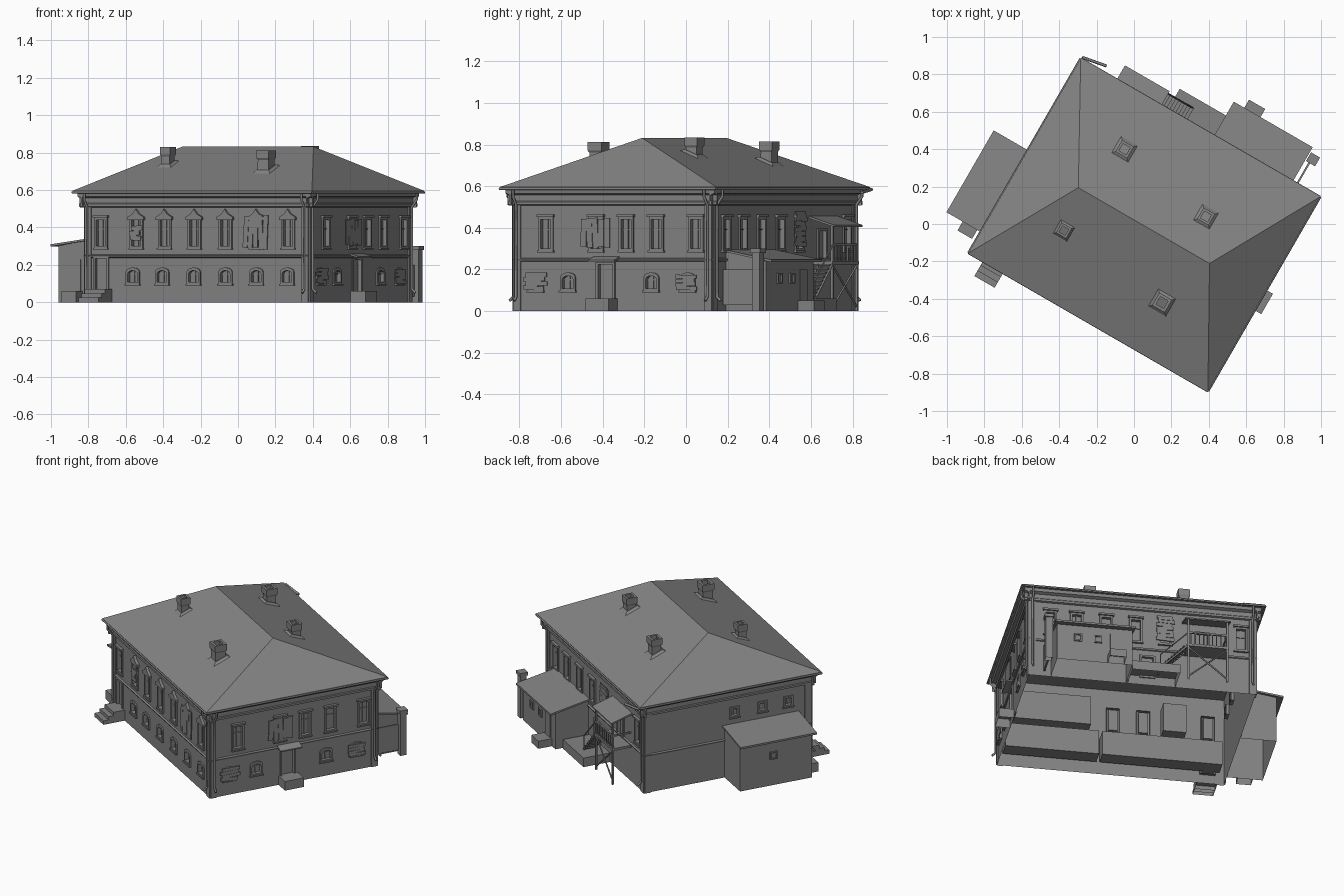
import bpy, bmesh, math, random
from mathutils import Matrix, Vector

if "Cube" in bpy.data.objects:
    bpy.data.objects.remove(bpy.data.objects["Cube"])
random.seed(4)
HU, HV = 0.69, 0.55                      # half length / half depth of the walls
HOUSE = Matrix.Translation((0.055, -0.005, 0)) @ Matrix.Rotation(math.radians(-30), 4, 'Z')
grey = bpy.data.materials.new("grey")
grey.diffuse_color = (0.23, 0.23, 0.23, 1)
grey.use_nodes = True
grey.node_tree.nodes["Principled BSDF"].inputs["Base Color"].default_value = grey.diffuse_color
parts = {}

# facade frames: s runs to the viewer's right, d points outward, z up
def facade(k, dist):
    return Matrix.Rotation(math.pi / 2 * k, 4, 'Z') @ Matrix.Translation((0, -dist, 0))
FRONT, RIGHT, BACK, LEFT = facade(0, HV), facade(1, HU), facade(2, HV), facade(3, HU)

def add_object(name, data):
    ob = bpy.data.objects.new(name, data)
    ob.matrix_world = HOUSE
    data.materials.append(grey)
    bpy.context.collection.objects.link(ob)

def solid(name, F, a, b, caps=True):     # loft two equal loops of (s, d, z) points; open where it meets the ground
    bm = parts.setdefault(name, bmesh.new())
    va, vb = ([bm.verts.new(F @ Vector((s, -d, z))) for s, d, z in p] for p in (a, b))
    n = len(va)
    fs = [bm.faces.new((va[i], va[(i + 1) % n], vb[(i + 1) % n], vb[i])) for i in range(n)]
    if caps:
        fs += [bm.faces.new(va[::-1]), bm.faces.new(vb)]
        bmesh.ops.recalc_face_normals(bm, faces=fs)
        for f in [f for f in fs if all(abs(v.co.z) < 1e-5 for v in f.verts)]:
            bm.faces.remove(f)

def plate(name, F, pts, d0, d1):         # outline in the facade plane, given thickness
    solid(name, F, [(s, d0, z) for s, z in pts], [(s, d1, z) for s, z in pts])

def prism(name, F, prof, s0, s1):        # (d, z) profile run along the facade
    solid(name, F, [(s0, d, z) for d, z in prof], [(s1, d, z) for d, z in prof])

def box(name, F, s0, s1, d0, d1, z0, z1):
    plate(name, F, [(s0, z0), (s1, z0), (s1, z1), (s0, z1)], d0, d1)

def rect(s, w, z0, z1, t=0):
    return [(s - w - t, z0 - t), (s + w + t, z0 - t), (s + w + t, z1 + t), (s - w - t, z1 + t)]

def arch(s, w, z0, z1, rise, n=6):
    return [(s - w, z0), (s + w, z0)] + [
        (s + w * math.cos(math.pi * i / n), z1 + rise * math.sin(math.pi * i / n)) for i in range(n + 1)]

def ring(name, F, outer, inner, d0, d1):
    loops = [[(s, d, z) for s, z in p] for p, d in ((outer, d0), (outer, d1), (inner, d1), (inner, d0))]
    for i in range(3):
        solid(name, F, loops[i], loops[i + 1], caps=False)

def tube(name, F, pts, r):
    cu = bpy.data.curves.new(name, 'CURVE')
    cu.dimensions, cu.bevel_depth, cu.bevel_resolution, cu.use_fill_caps = '3D', r, 1, True
    sp = cu.splines.new('POLY')
    sp.points.add(len(pts) - 1)
    for p, (s, d, z) in zip(sp.points, pts):
        p.co = (*(F @ Vector((s, -d, z))), 1)
    add_object(name, cu)

def wall(F, half, holes):                # single-sheet wall with rectangular openings
    bm = parts.setdefault("walls", bmesh.new())
    xs = sorted({-half, half} | {round(h[0] + k * h[1], 4) for h in holes for k in (-1, 1)})
    zs = sorted({0, 0.586} | {z for h in holes for z in h[2:4]})
    for x0, x1 in zip(xs, xs[1:]):
        for z0, z1 in zip(zs, zs[1:]):
            x, z = (x0 + x1) / 2, (z0 + z1) / 2
            if not any(abs(x - h[0]) < h[1] and h[2] < z < h[3] for h in holes):
                bm.faces.new([bm.verts.new(F @ Vector((p, 0, q))) for p, q in rect(x, (x1 - x0) / 2, z0, z1)])

def window(F, s, w, z0, z1, style):
    if style == "low":                   # segmental arch surround
        ring("window_surround", F, arch(s, w + 0.012, z0 - 0.012, z1 - 0.01, 0.024),
             arch(s, w, z0, z1 - 0.02, 0.018), -0.02, 0.008)
    else:
        ring("window_surround", F, rect(s, w, z0, z1, 0.012), rect(s, w, z0, z1), -0.02, 0.008)
    box("window_pane", F, s - w, s + w, -0.02, -0.016, z0, z1)
    if style == "door":
        return box("door_leaf", F, s - w + 0.004, s + w - 0.004, -0.016, -0.01, z0, z1)
    box("window_bar", F, s - 0.003, s + 0.003, -0.016, -0.01, z0, z1)
    zm = z0 + (z1 - z0) * 0.66
    box("window_bar", F, s - w, s + w, -0.016, -0.01, zm - 0.003, zm + 0.003)
    box("window_sill", F, s - w - 0.016, s + w + 0.016, 0, 0.014, z0 - 0.018, z0 - 0.01)
    if style == "plain":
        box("window_hood", F, s - w - 0.018, s + w + 0.018, 0, 0.018, z1 + 0.012, z1 + 0.024)
    if style == "ornate":                # stepped, peaked crown
        half = [(w + 0.022, z1), (w + 0.022, z1 + 0.016), (w + 0.006, z1 + 0.024), (0.018, z1 + 0.034)]
        plate("window_crown", F, [(s + a, z) for a, z in half] + [(s, z1 + 0.058)] +
              [(s - a, z) for a, z in half[::-1]], 0, 0.016)

def boards(F, s, z0, z1, w, n, upright=False):       # rough planks nailed over an opening
    for i in range(n):
        f, zc = (i + 0.5) / n, (z0 + z1) / 2
        c = (s - w + 2 * w * f, zc) if upright else (s + random.uniform(-.01, .01), z0 + (z1 - z0) * f)
        hl = ((z1 - z0) / 2 if upright else w) * random.uniform(0.85, 1)
        hw = (w if upright else (z1 - z0) / 2) / n * 0.95
        R = Matrix.Rotation(random.uniform(-0.08, 0.08) + (math.pi / 2 if upright else 0), 2)
        plate("boards", F, [Vector(c) + R @ Vector(p) for p in rect(0, hl, -hw, hw)], 0.009, 0.015)

# walls: openings are (s, half width, z0, z1, style)
up = lambda s, style: (s, 0.028, 0.30, 0.44, style)
low = lambda s: (s, 0.03, 0.108, 0.172, "low")
layout = [
    (FRONT, HU, [up(-0.589, "plain"), (-0.589, 0.036, 0.07, 0.235, "door")]
     + [up(s, "ornate") for s in (-0.37, -0.196, -0.012, 0.179, 0.37, 0.566)]
     + [low(s) for s in (-0.393, -0.212, -0.017, 0.179, 0.37, 0.56)]),
    (RIGHT, HV, [up(s, "plain") for s in (-0.37, -0.092, 0.075, 0.2425, 0.462)]
     + [low(s) for s in (-0.427, -0.248, 0.214, 0.416)] + [(-0.04, 0.04, 0.06, 0.225, "door")]),
    (BACK, HU, [up(s, "plain") for s in (-0.56, -0.4, -0.22, -0.04, 0.14, 0.6)]
     + [(0.36, 0.035, 0.245, 0.385, "door"), (0.03, 0.035, 0.06, 0.19, "door")]),
    (LEFT, HV, [(s, 0.02, 0.40, 0.445, "small") for s in (0.045, 0.23, 0.4)])]
for F, half, wins in layout:
    wall(F, half, wins)
    for w in wins:
        window(F, *w)
    # belt course, cornice, gutter, corner pilasters and drainpipes
    prism("belt_course", F, [(0, 0.238), (0.006, 0.241), (0.01, 0.25), (0, 0.255)], -half, half)
    prism("cornice", F, [(0, 0.508), (0.012, 0.512), (0.012, 0.525), (0.008, 0.53), (0.008, 0.558),
                         (0.028, 0.566), (0.032, 0.588), (0, 0.588)], -half - 0.03, half + 0.03)
    tube("gutter", F, [(-half - 0.05, 0.05, 0.588), (half + 0.05, 0.05, 0.588)], 0.006)
    for k in (-1, 1):
        box("corner_pilaster", F, *sorted((k * half, k * (half - 0.04))), 0, 0.007, 0, 0.52)
        s = k * (half - 0.02)
        if F is not LEFT:
            tube("drainpipe", F, [(s, 0.045, 0.585), (s, 0.045, 0.55), (s, 0.014, 0.51), (s, 0.014, 0.07),
                                  (s, 0.035, 0.05)], 0.007)
for args in ((FRONT, 0.37, 0.28, 0.47, 0.075, 5, True), (FRONT, -0.37, 0.33, 0.41, 0.035, 3),
             (RIGHT, -0.092, 0.30, 0.45, 0.08, 5, True), (RIGHT, -0.427, 0.10, 0.185, 0.06, 4),
             (RIGHT, 0.416, 0.10, 0.175, 0.06, 4), (BACK, 0.14, 0.31, 0.48, 0.055, 7)):
    boards(*args)
# room boxes behind the front windows, seen through the open underside
for s0, s1, z0, z1 in ((0.14, 0.64, 0.27, 0.46), (-0.44, -0.3, 0.27, 0.46), (0.09, 0.66, 0.07, 0.23),
                       (-0.66, 0.07, 0.07, 0.23)):
    box("room_backing", FRONT, s0, s1, -0.12, -0.022, z0, z1)

# hipped roof
bm = parts["roof"] = bmesh.new()
E = [(-0.739, -0.6), (0.739, -0.6), (0.739, 0.6), (-0.739, 0.6)]
lo, hi = ([bm.verts.new((x, y, z)) for x, y in E] for z in (0.585, 0.596))
r0, r1 = (bm.verts.new((x, -0.004, 0.832)) for x in (-0.405, 0.405))
for f in [(lo[i], lo[i - 3], hi[i - 3], hi[i]) for i in range(4)] + [
        lo[::-1], (hi[0], hi[1], r1, r0), (hi[1], hi[2], r1), (hi[2], hi[3], r0, r1), (hi[3], hi[0], r0)]:
    bm.faces.new(f)

# chimneys: flashing skirt, shaft, hollow cap
for x, y, w, top in ((-0.05, 0.40, 0.036, 0.815), (0.385, 0.04, 0.035, 0.835),
                     (-0.375, -0.035, 0.031, 0.83), (0.15, -0.42, 0.039, 0.812)):
    p = HOUSE.inverted() @ Vector((x, y, 0))
    C = Matrix.Translation((p.x, p.y, 0))
    roof_z = lambda b: 0.596 + 0.236 * (0.6 - abs(p.y - b)) / 0.6
    sq = lambda h, z: [(a * h, b * h, z) for a, b in ((-1, 1), (1, 1), (1, -1), (-1, -1))]
    solid("chimney_skirt", C, *([(a, b, roof_z(b) + dz) for a, b, _ in sq(h, 0)]
                                for h, dz in ((w * 1.4, 0), (w, 0.012))))
    prof = [(w * 0.88, 0.62), (w * 0.83, top - 0.05), (w, top - 0.04), (w, top), (w * 0.6, top), (w * 0.6, top - 0.05)]
    for (h0, z0), (h1, z1) in zip(prof, prof[1:]):
        solid("chimney", C, sq(h0, z0), sq(h1, z1), caps=False)

# front and side entrances
for i in range(3):
    box("front_steps", FRONT, -0.65, -0.525, 0, 0.075 + i * 0.033, 0, 0.07 - i * 0.022)
box("side_step", RIGHT, -0.10, 0.025, 0, 0.09, 0, 0.06)
prism("side_canopy", RIGHT, [(0, 0.25), (0.05, 0.238), (0.05, 0.246), (0, 0.262)], -0.11, 0.035)

# lean-to annexes with sloped roof slabs, steps, doors and windows
for F, s0, s1, d, zo, zi in ((LEFT, -0.02, 0.455, 0.22, 0.31, 0.345), (BACK, -0.557, -0.1, 0.22, 0.247, 0.295)):
    prism("annex_walls", F, [(0, 0), (d, 0), (d, zo - 0.008), (0, zi - 0.008)], s0, s1)
    prism("annex_roof", F, [(0, zi - 0.01), (d + 0.04, zo - 0.012), (d + 0.04, zo), (0, zi)], s0 - 0.015, s1 + 0.015)
box("annex_step", LEFT, 0.455, 0.525, 0.07, 0.16, 0, 0.06)
box("annex_door", LEFT, 0.455, 0.461, 0.08, 0.15, 0.06, 0.23)
box("annex_step", BACK, -0.25, -0.15, 0.22, 0.31, 0, 0.05)
box("annex_door", BACK, -0.235, -0.165, 0.22, 0.226, 0.05, 0.2)
for F, s, d, z in ((LEFT, 0.2, 0.22, 0.18), (BACK, -0.31, 0.22, 0.14), (BACK, -0.43, 0.22, 0.14)):
    ring("annex_window", F, rect(s, 0.016, z, z + 0.034, 0.008), rect(s, 0.016, z, z + 0.034), d, d + 0.008)

# gate beside the back annex; platform, balcony and stairs
for name, *b in (("gate_pillar", -0.627, -0.585, 0.185, 0.225, 0, 0.28), ("gate_cap", -0.634, -0.578, 0.178, 0.232, 0.28, 0.30),
                 ("gate_leaf", -0.603, -0.593, 0.01, 0.185, 0.03, 0.2), ("back_platform", -0.09, 0.2, 0, 0.175, 0, 0.06),
                 ("balcony_deck", 0.25, 0.505, 0, 0.125, 0.225, 0.24), ("balcony_rail", 0.26, 0.495, 0.113, 0.123, 0.315, 0.325),
                 ("balcony_rail", 0.49, 0.5, 0, 0.12, 0.315, 0.325)):
    box(name, BACK, *b)
prism("balcony_canopy", BACK, [(0, 0.445), (0.137, 0.405), (0.137, 0.414), (0, 0.456)], 0.24, 0.516)
for s in (0.26, 0.495):
    box("balcony_post", BACK, s - 0.006, s + 0.006, 0.112, 0.124, 0, 0.41)
    tube("balcony_brace", BACK, [(s, 0.118, 0.02), (0.755 - s, 0.118, 0.22)], 0.005)
for i in range(9):
    box("baluster", BACK, 0.272 + i * 0.026, 0.278 + i * 0.026, 0.115, 0.121, 0.24, 0.32)
    box("stair_tread", BACK, 0.226 - i * 0.018, 0.25 - i * 0.018, 0.045, 0.12, 0.219 - i * 0.019, 0.225 - i * 0.019)
for d in (0.045, 0.12):
    tube("stair_stringer", BACK, [(0.25, d, 0.222), (0.085, d, 0.055)], 0.006)
tube("stair_handrail", BACK, [(0.26, 0.12, 0.32), (0.09, 0.12, 0.15), (0.09, 0.12, 0.06)], 0.004)
tube("gutter_spout", BACK, [(0.735, 0.06, 0.585), (0.6, 0.085, 0.57)], 0.008)

for name, bm in parts.items():
    me = bpy.data.meshes.new(name)
    bm.to_mesh(me)
    add_object(name, me)
